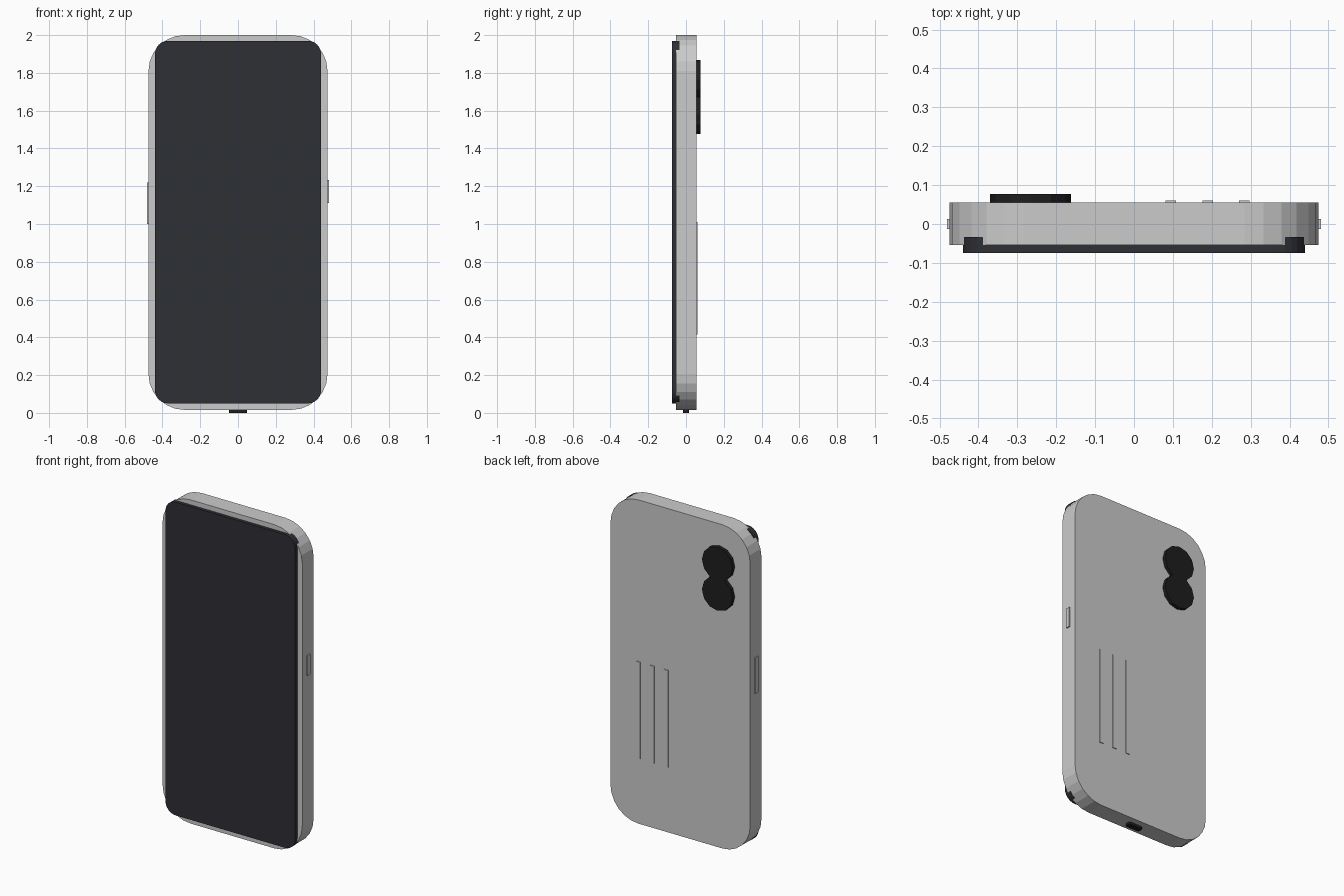
import bpy, bmesh, math
from mathutils import Matrix

if "Cube" in bpy.data.objects:
    bpy.data.objects.remove(bpy.data.objects["Cube"])


def material(name, rgb):
    m = bpy.data.materials.new(name)
    m.diffuse_color = (*rgb, 1)
    m.use_nodes = True
    m.node_tree.nodes["Principled BSDF"].inputs["Base Color"].default_value = m.diffuse_color
    return m


glass = material("dark_glass", (0.028, 0.029, 0.035))
black = material("black", (0.013, 0.013, 0.013))


def finish(name, bm, mat=None):
    bmesh.ops.recalc_face_normals(bm, faces=bm.faces)
    me = bpy.data.meshes.new(name)
    bm.to_mesh(me)
    bm.free()
    ob = bpy.data.objects.new(name, me)
    bpy.context.collection.objects.link(ob)
    if mat:
        me.materials.append(mat)
    return ob


def box(name, x, y, z, mat=None, radius=0, axis=1, segments=6):
    """Box between (min, max) ranges; edges along the axis are rounded."""
    bm = bmesh.new()
    bmesh.ops.create_cube(bm, size=1)
    for v in bm.verts:
        v.co = [(r[0] + r[1]) / 2 + c * (r[1] - r[0]) for r, c in zip((x, y, z), v.co)]
    if radius:
        edges = [e for e in bm.edges
                 if abs(e.verts[0].co[axis] - e.verts[1].co[axis]) > 1e-5]
        bmesh.ops.bevel(bm, geom=edges, offset=radius, segments=segments,
                        profile=0.5, affect='EDGES')
    return finish(name, bm, mat)


# Body slab and screen
box("body", (-0.474, 0.474), (-0.054, 0.055), (0.016, 2.0), radius=0.19)
box("screen", (-0.44, 0.44), (-0.074, -0.034), (0.05, 1.97), glass, radius=0.07)

# Side buttons
box("power_button", (0.46, 0.481), (-0.013, 0.013), (1.11, 1.233))
box("volume_button", (-0.481, -0.46), (-0.013, 0.013), (1.0, 1.22))

# Charging port
box("charging_port", (-0.048, 0.048), (-0.017, 0.017), (0, 0.03), black,
    radius=0.01, axis=2, segments=2)

# Raised strips on the back
for i in range(3):
    cx = 0.095 + i * 0.0945
    box(f"back_strip_{i + 1}", (cx - 0.0135, cx + 0.0135), (0.04, 0.06), (0.415, 1.01))

# Camera lenses
for i, z in enumerate((1.764, 1.58)):
    bm = bmesh.new()
    bmesh.ops.create_cone(bm, cap_ends=True, segments=12, radius1=0.104,
                          radius2=0.104, depth=0.037,
                          matrix=Matrix.Translation((-0.266, 0.0585, z))
                          @ Matrix.Rotation(math.pi / 2, 4, 'X'))
    finish(f"camera_lens_{i + 1}", bm, black)
